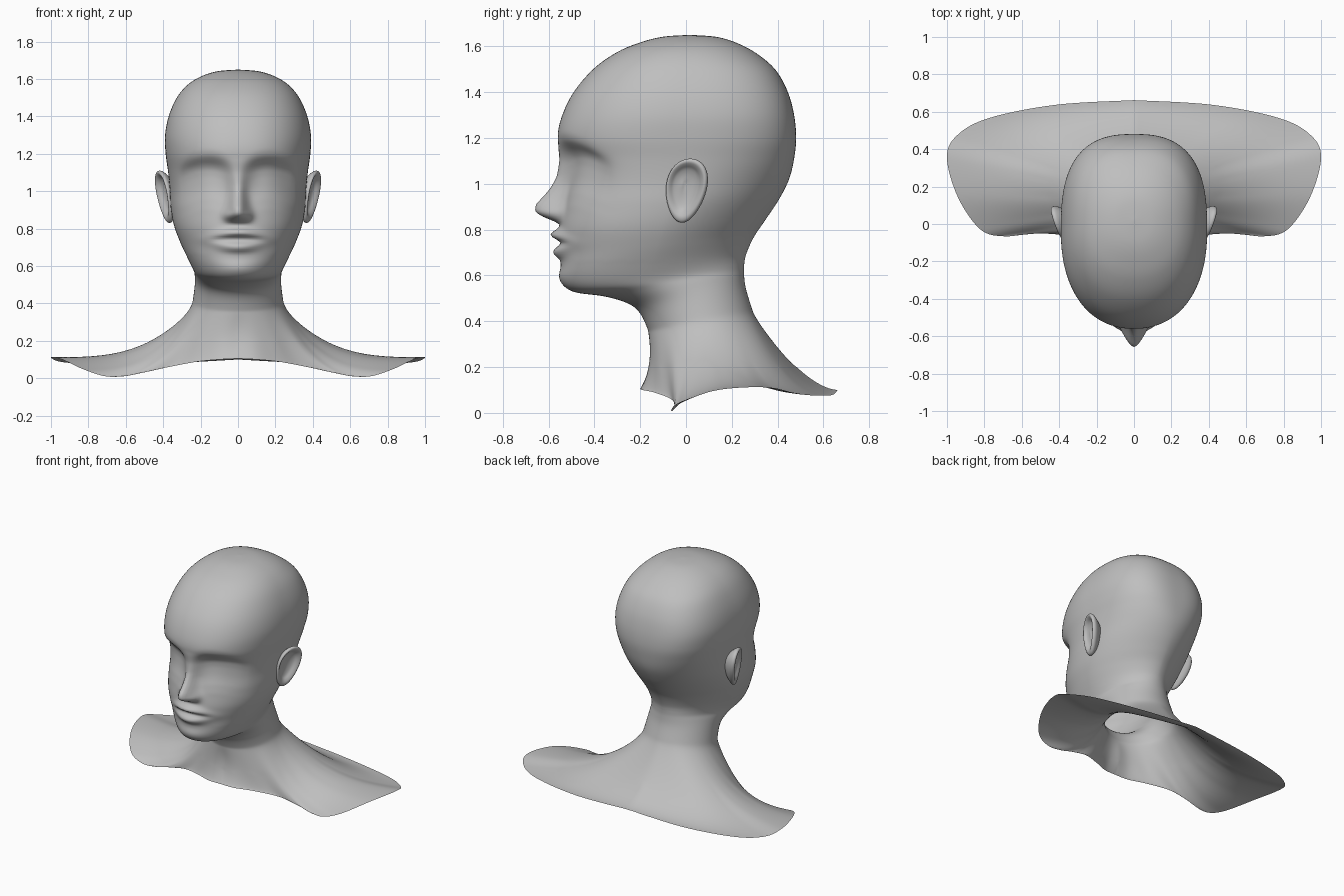
import bpy, bmesh, math

if "Cube" in bpy.data.objects:
    bpy.data.objects.remove(bpy.data.objects["Cube"])

SEG = 192
SUB = 9

clay = bpy.data.materials.new("clay_grey")
clay.use_nodes = True
clay.diffuse_color = (0.52, 0.52, 0.52, 1)
clay.node_tree.nodes["Principled BSDF"].inputs["Base Color"].default_value = (0.52, 0.52, 0.52, 1)


def spline(keys, t):
    """Catmull-Rom through equally spaced tuples, t in key units."""
    i = max(0, min(int(t), len(keys) - 2))
    f = t - i
    a, b, c, d = (keys[max(0, min(i + k, len(keys) - 1))] for k in (-1, 0, 1, 2))
    return [q + 0.5 * f * (r - p + f * (2 * p - 5 * q + 4 * r - s + f * (3 * (q - r) + s - p)))
            for p, q, r, s in zip(a, b, c, d)]


def ramp(points, v):
    """Linear lookup in (position, value) pairs of rising position."""
    if v <= points[0][0]:
        return points[0][1]
    for (a, p), (b, q) in zip(points, points[1:]):
        if v <= b:
            return p + (q - p) * (v - a) / (b - a)
    return points[-1][1]


def bell(v, centre, width):
    return math.exp(-((v - centre) / width) ** 2)


def spow(v, e):
    return math.copysign(abs(v) ** e, v)


def loft(name, rings, capped=False):
    bm = bmesh.new()
    rows = [[bm.verts.new(p) for p in ring] for ring in rings]
    n = len(rows[0])
    for a, b in zip(rows, rows[1:]):
        for j in range(n):
            k = (j + 1) % n
            bm.faces.new((a[j], b[j], b[k], a[k]))
    if capped:
        bm.faces.new(rows[0])
        bm.faces.new(rows[-1][::-1])
    bmesh.ops.remove_doubles(bm, verts=bm.verts, dist=0.00005)
    bmesh.ops.recalc_face_normals(bm, faces=bm.faces)
    mesh = bpy.data.meshes.new(name)
    bm.to_mesh(mesh)
    bm.free()
    mesh.materials.append(clay)
    for p in mesh.polygons:
        p.use_smooth = True
    obj = bpy.data.objects.new(name, mesh)
    bpy.context.collection.objects.link(obj)
    return obj


# Head rings: front y, front z, back y, back z, half width, back roundness
HEAD = [
    (.02, 1.65, .02, 1.65, 0, 2.2), (-.1, 1.642, .14, 1.64, .11, 2.2),
    (-.2, 1.617, .24, 1.607, .2, 2.3), (-.3, 1.575, .325, 1.557, .272, 2.4),
    (-.4, 1.505, .395, 1.492, .328, 2.6), (-.487, 1.405, .445, 1.4, .37, 2.7),
    (-.54, 1.3, .472, 1.3, .39, 2.75), (-.56, 1.2, .481, 1.2, .387, 2.65),
    (-.535, 1.1, .472, 1.11, .374, 2.4), (-.525, 1, .45, 1.02, .365, 2.1),
    (-.535, .9, .405, .93, .36, 1.9), (-.55, .8, .345, .84, .343, 1.8),
    (-.545, .7, .295, .765, .311, 1.77), (-.548, .6, .262, .69, .27, 1.85),
    (-.5, .53, .254, .64, .24, 2), (-.35, .508, .254, .6, .232, 2),
    (-.22, .46, .262, .54, .231, 2), (-.165, .36, .29, .45, .243, 2)]
FRONT_ROUND = [(5, 2.25), (8, 2.25), (11, 2.15), (13, 2.05), (17, 2)]

# Nose: height, projection and half width
NOSE = [(.825, 0), (.84, .04), (.86, .095), (.88, .125), (.91, .126), (.97, .078),
        (1.03, .042), (1.1, .02), (1.18, 0)]
NOSE_WIDTH = [(.83, .056), (.87, .056), (.93, .044), (1, .036), (1.1, .042), (1.18, .06)]
SOCKET = [(.9, 0), (.96, .008), (1.02, .025), (1.08, .04), (1.12, .045), (1.145, .038),
          (1.17, .02), (1.19, .007), (1.22, 0)]


def face_relief(x, z):
    """Forward push of the face surface."""
    ax = abs(x)
    push = ramp(NOSE, z) * math.exp(-(ax / ramp(NOSE_WIDTH, z)) ** 2.2)
    push += 0.02 * bell(ax, .055, .022) * bell(z, .872, .026)
    # Arched brow over the eye hollow
    arch = z + 2.2 * (ax - .16) ** 2
    push -= ramp(SOCKET, arch) * math.exp(-((ax - .18) / .125) ** 4)
    # Lips closing toward the corners
    bow = max(0, 1 - (ax / .19) ** 2)
    lip = bell(ax, 0, .115)
    push += lip * (.045 * bell(z, .744 + .034 * bow, .022) + .037 * bell(z, .738 - .036 * bow, .028))
    push -= .013 * math.exp(-(ax / .14) ** 4) * bell(z, .741, .011)
    push -= .01 * bell(ax, 0, .1) * bell(z, .645, .025)
    push += .012 * bell(ax, 0, .11) * bell(z, .585, .04)
    return push


def head_ring(t):
    yf, zf, yb, zb, w, nb = spline(HEAD, t)
    yc, ry = (yf + yb) / 2, (yb - yf) / 2
    nf = ramp(FRONT_ROUND, t)
    ring = []
    for j in range(SEG):
        a = 2 * math.pi * j / SEG
        n = nb if math.cos(a) < 0 else nf
        x = w * spow(math.sin(a), 2 / n)
        y = yc - ry * spow(math.cos(a), 2 / n)
        f = (y - yf) / (yb - yf) if ry > .001 else 0
        z = zf + (zb - zf) * f
        front = max(0, min(1, (-.2 - y) / .15))
        if t < 14.5:
            y -= front * face_relief(x, z)
        ring.append((x, y, z))
    return ring


# Hem of the shoulders, front centre to back centre
HEM = [(0, -.2, .105), (.1, -.19, .1), (.22, -.135, .088), (.38, -.062, .058),
       (.55, -.05, .024), (.69, -.066, .008), (.82, -.03, .045), (.94, .14, .1),
       (1, .35, .112), (.95, .47, .088), (.78, .565, .076), (.42, .637, .078), (0, .662, .1)]
FLARE = [(0, 1.1), (.17, 1.4), (.33, 1.9), (.42, 2.4), (.52, 3), (.6, 3.3), (.67, 3.2),
         (.76, 2.6), (.87, 2), (1, 1.7)]


def shoulder_ring(t, neck):
    u = t ** 1.7
    fall = u + .2 * t * (1 - t) ** 4
    ring = []
    for j, (x, y, z) in enumerate(neck):
        s = j / SEG * 2
        side = 1 if s <= 1 else -1
        s = min(s, 2 - s)
        hx, hy, hz = spline(HEM, s * (len(HEM) - 1))
        drop = (1 - fall) ** ramp(FLARE, s)
        hollow = .025 * math.sin(math.pi * u) * max(0, 1 - s * 5)
        ring.append((x + (side * hx - x) * u, y + (hy - y) * u + hollow, hz + (z - hz) * drop))
    return ring


# Head, neck and shoulders as one skin, softened above the hem
count = (len(HEAD) - 1) * SUB
rings = [head_ring(i / SUB) for i in range(count + 1)]
neck = rings[-1]
rings += [shoulder_ring(i / 32, neck) for i in range(1, 33)]
bust = loft("head_and_shoulders", rings)
zones = {"face": (.66, 9, 3), "neck": (.2, .66, 25)}
for label, (low, high, repeat) in zones.items():
    group = bust.vertex_groups.new(name=label)
    group.add([v.index for v in bust.data.vertices if low < v.co.z <= high], 1, "REPLACE")
    soften = bust.modifiers.new("soften_" + label, "SMOOTH")
    soften.vertex_group = label
    soften.factor = 0.5
    soften.iterations = repeat

# Ears: rings of (size, outward height) from the hidden back over the rim to the bowl
EAR = [(.55, -.065), (.8, -.035), (.96, -.01), (1, .006), (.96, .019), (.86, .022),
       (.74, .012), (.6, -.004), (.36, -.014), (.08, -.016)]


def ear(name, side):
    rows = []
    for i in range((len(EAR) - 1) * 3 + 1):
        r, h = spline(EAR, i / 3)
        row = []
        for j in range(48):
            a = 2 * math.pi * j / 48
            c, s = math.cos(a), math.sin(a)
            y = .002 + r * (.088 * c * (1 + .2 * s) + .018 * s) - .015 * (1 - r)
            z = .97 + .14 * r * s + .03 * (1 - r)
            x = .387 + .29 * y + .15 * (z - .97) + h * (.8 + .2 * c)
            row.append((side * x, y - .2 * h, z))
        rows.append(row)
    return loft(name, rows, True)


ear("left_ear", 1)
ear("right_ear", -1)
